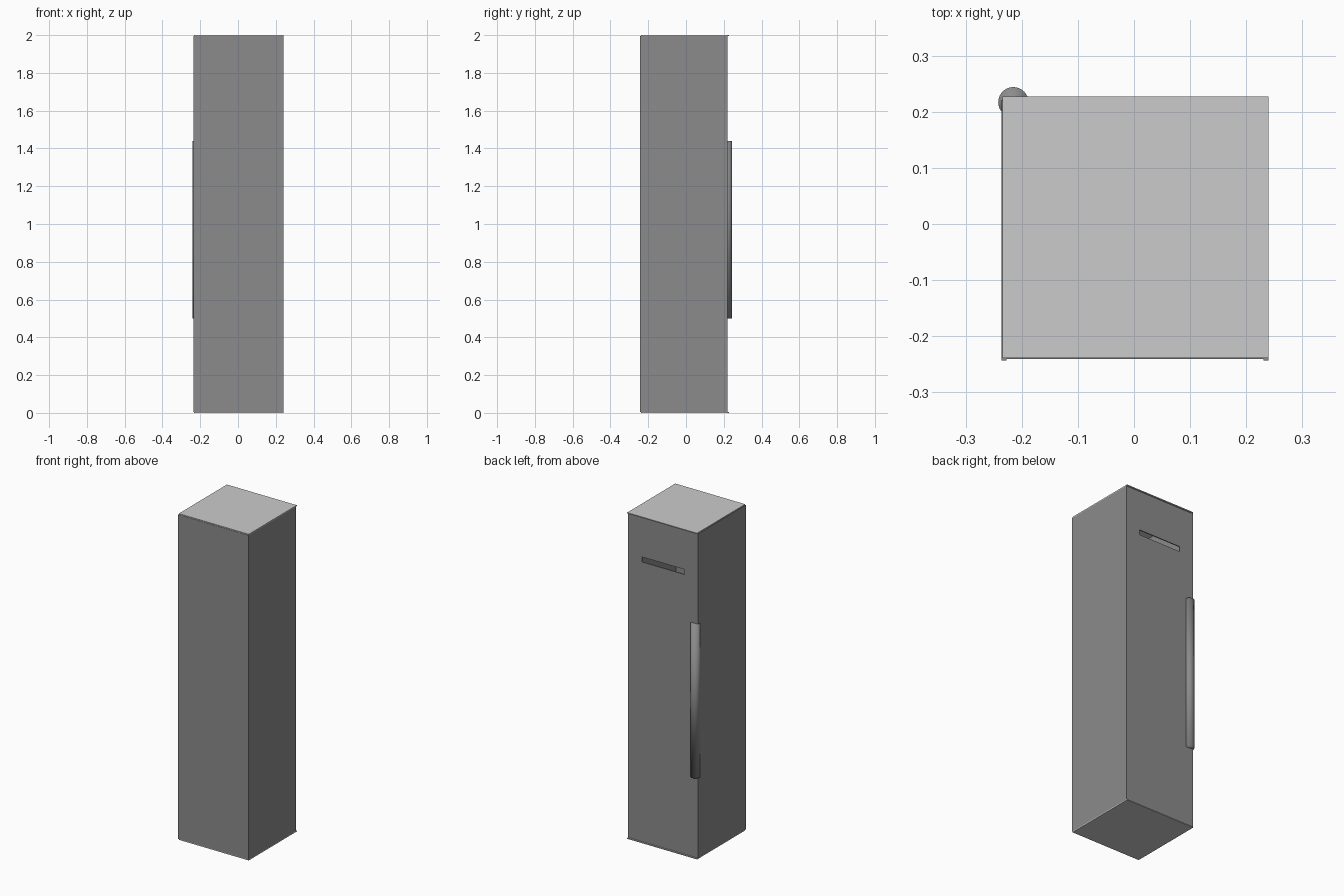
import bpy

if "Cube" in bpy.data.objects:
    bpy.data.objects.remove(bpy.data.objects["Cube"])

X0, X1 = -0.236, 0.240     # body width
Y0, Y1 = -0.243, 0.221     # body depth
T = 0.006                  # sheet thickness

dark = bpy.data.materials.new("dark_grey")
dark.diffuse_color = (0.26, 0.26, 0.26, 1)
dark.use_nodes = True
dark.node_tree.nodes["Principled BSDF"].inputs["Base Color"].default_value = dark.diffuse_color


def box(name, x0, x1, y0, y1, z0, z1, mat=None):
    bpy.ops.mesh.primitive_cube_add(
        size=1, location=((x0 + x1) / 2, (y0 + y1) / 2, (z0 + z1) / 2))
    o = bpy.context.object
    o.name = name
    o.scale = (x1 - x0, y1 - y0, z1 - z0)
    bpy.ops.object.transform_apply(location=False, rotation=False, scale=True)
    if mat:
        o.data.materials.append(mat)
    return o


# side walls, projecting slightly past the front panel
box("left_wall", X0, X0 + 0.009, Y0, Y1, T, 2 - T, dark)
box("right_wall", X1 - 0.009, X1, Y0, Y1, T, 2 - T, dark)

# front panel between the walls
box("front_panel", X0 + 0.009, X1 - 0.009, Y0 + 0.002, Y0 + 0.002 + T, T, 2 - T, dark)

# lighter top and base plates overhanging the door
box("base_plate", X0 + 0.002, X1, Y0 + 0.004, 0.227, 0, T)
box("top_plate", X0 + 0.002, X1, Y0 + 0.004, 0.227, 2 - T, 2)

# door on the back side with a letter slot cut through
door = box("door", X0 + 0.009, X1 - 0.009, Y1 - T - 0.001, Y1 - 0.001, T, 2 - T, dark)
cutter = box("slot_cutter", -0.143, 0.145, Y1 - 0.05, Y1 + 0.05, 1.72, 1.751, dark)
cutter.hide_render = True
cutter.hide_set(True)
cut = door.modifiers.new("slot", 'BOOLEAN')
cut.operation = 'DIFFERENCE'
cut.object = cutter
cut.solver = 'EXACT'

# long round handle at the door's corner, smooth over its end caps
bpy.ops.mesh.primitive_cylinder_add(
    vertices=32, radius=0.027, depth=0.94, location=(-0.215, 0.217, 0.97))
handle = bpy.context.object
handle.name = "handle"
handle.data.materials.append(dark)
bpy.ops.object.shade_smooth()
